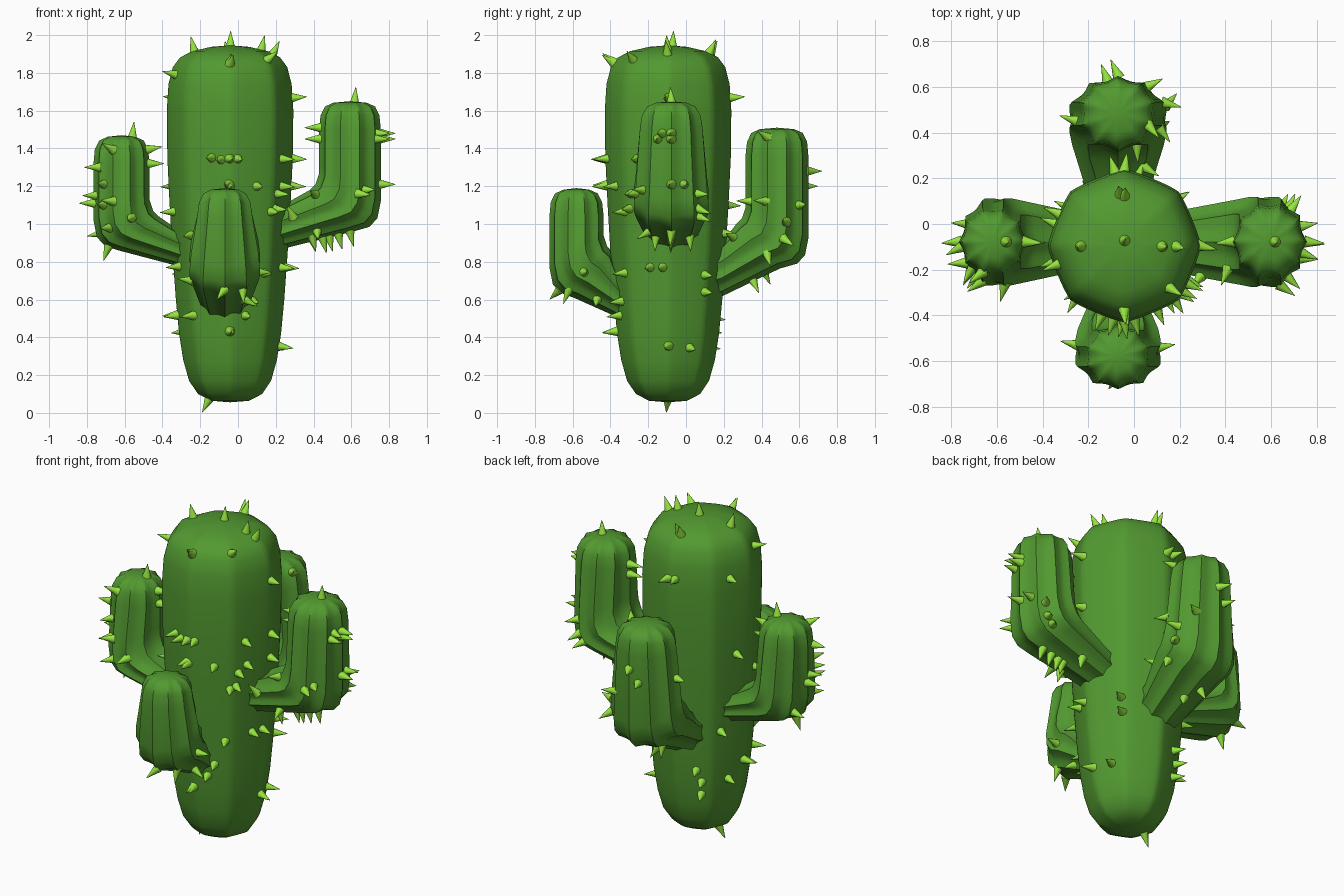
import bpy, bmesh, math
from mathutils import Vector, Matrix
from mathutils.bvhtree import BVHTree

if "Cube" in bpy.data.objects:
    bpy.data.objects.remove(bpy.data.objects["Cube"])

UP = Vector((0, 0, 1))


def material(name, color):
    m = bpy.data.materials.new(name)
    m.diffuse_color = color
    m.use_nodes = True
    m.node_tree.nodes["Principled BSDF"].inputs["Base Color"].default_value = m.diffuse_color
    return m


green = material("cactus_green", (0.085, 0.32, 0.03, 1))
lime = material("spine_lime", (0.30, 0.78, 0.05, 1))
all_verts, all_faces = [], []


def finish(bm, name, mat, angle):
    bmesh.ops.recalc_face_normals(bm, faces=bm.faces[:])
    me = bpy.data.meshes.new(name)
    bm.to_mesh(me)
    bm.free()
    ob = bpy.data.objects.new(name, me)
    bpy.context.collection.objects.link(ob)
    me.materials.append(mat)
    bpy.ops.object.select_all(action='DESELECT')
    ob.select_set(True)
    bpy.context.view_layer.objects.active = ob
    bpy.ops.object.shade_smooth_by_angle(angle=math.radians(angle))
    return ob


def ribbed_loft(name, rings, ribs, depth, start, end, per=6):
    """rings: (centre, half axis u, half axis v); closed by a point at each end."""
    n = ribs * per
    bm = bmesh.new()
    loops = []
    for c, u, v in rings:
        loop = []
        for i in range(n):
            t = 2 * math.pi * i / n
            k = 1 - depth * abs(math.sin(ribs * t / 2))
            loop.append(bm.verts.new(c + (u * math.cos(t) + v * math.sin(t)) * k))
        loops.append(loop)
    for a, b in zip(loops, loops[1:]):
        for i in range(n):
            j = (i + 1) % n
            bm.faces.new((a[i], a[j], b[j], b[i]))
    for loop, p in ((loops[0], start), (loops[-1], end)):
        tip = bm.verts.new(p)
        for i in range(n):
            bm.faces.new((loop[i], loop[(i + 1) % n], tip))
    ob = finish(bm, name, green, 40)
    base = len(all_verts)
    all_verts.extend(v.co.copy() for v in ob.data.vertices)
    all_faces.extend([base + i for i in p.vertices] for p in ob.data.polygons)


# Main trunk
C = Vector((-0.042, -0.095, 0))
profile = [(.10, .064), (.17, .10), (.217, .17), (.248, .28), (.27, .42), (.287, .6),
           (.305, .85), (.32, 1.1), (.332, 1.35), (.335, 1.6), (.326, 1.74),
           (.303, 1.83), (.265, 1.882), (.20, 1.915), (.10, 1.938)]
ribbed_loft("trunk", [(C + UP * z, Vector((r, 0, 0)), Vector((0, r, 0))) for r, z in profile],
            8, .05, C + UP * .056, C + UP * 1.946, 10)


# Elbow arms: each ring spans from an inner to an outer point, with a side half-width
def arm(name, origin, out, c, r, top, zi, zo, base, w):
    o, side = Vector(out), Vector(out).cross(UP)
    org = Vector(origin)
    db, lo, hi = base
    a, b = c - r, c + r
    bend = c + 0.1 * r
    rows = [((db - .12, hi - .05), (db - .12, lo - .03), w * .6),
            ((db, hi), (db, lo), w * .72),
            ((a - .05, zi - .05), (bend, zo - .02), w * .95),
            ((a - .02, zi - .02), (b - .06, zo + .005), w),
            ((a, zi + .04), (b - .018, zo + .05), w),
            ((a, zi + .09), (b, zo + .14), w * .96),
            ((a, top - .14), (b, top - .15), r * 1.07),
            ((a + .007, top - .075), (b - .007, top - .075), r),
            ((a + .03, top - .028), (b - .03, top - .028), r * .82),
            ((a + .075, top - .008), (b - .075, top - .008), r * .52)]
    rings = []
    for p, q, hw in rows:
        P, Q = org + o * p[0] + UP * p[1], org + o * q[0] + UP * q[1]
        rings.append(((P + Q) / 2, (Q - P) / 2, side * hw))
    ribbed_loft(name, rings, 10, .11, rings[0][0] - o * .03, org + o * c + UP * top)


X, Y = (0, -.078, 0), (-.07, 0, 0)
arm("right_arm", X, (1, 0, 0), .593, .163, 1.65, 1.23, .98, (.22, .865, 1.09), .207)
arm("left_arm", X, (-1, 0, 0), .617, .148, 1.47, 1.09, .88, (.29, .77, .95), .2)
arm("front_arm", Y, (0, -1, 0), .58, .143, 1.19, .90, .63, (.36, .505, .73), .195)
arm("back_arm", Y, (0, 1, 0), .482, .166, 1.51, 1.05, .785, (.19, .617, .90), .222)

# Spines: positions as seen from a direction, projected onto the surface
tree = BVHTree.FromPolygons(all_verts, all_faces)
front = [(-.04, 1.85), (-.14, 1.35), (-.09, 1.34), (0, 1.345), (.1, 1.2), (-.05, 1.21),
         (-.04, .43), (.04, .515), (.175, 1.065), (.29, 1.04), (.42, .96), (.41, 1.155),
         (.67, 1.18), (.64, 1.16), (-.665, 1.395), (-.71, 1.21), (-.665, 1.12),
         (-.565, 1.03), (-.25, .94), (-.34, 1.065), (-.31, .775), (-.33, 1.79),
         (.025, .65), (-.24, .515), (-.38, .515), (-.79, 1.11), (-.7, .84), (-.45, 1.4),
         (-.44, 1.32), (-.555, 1.5), (-.24, 1.95), (.13, 1.95), (.19, 1.91), (.31, 1.67),
         (.23, 1.345), (.31, 1.345), (.23, 1.2), (.31, 1.2), (.25, .77), (.14, .74),
         (.24, .35), (.08, .59), (-.17, .04), (.62, 1.68), (.41, 1.51), (.41, 1.45),
         (.78, 1.48), (.78, 1.45), (.77, 1.21), (.46, .88), (.49, .9), (.54, .91), (.6, .93)]
right = [(-.125, 1.48), (-.15, 1.45), (-.01, 1.21), (.06, 1.16), (.065, 1.08),
         (.065, 1.04), (-.29, 1.16), (-.3, 1.08), (-.16, .93), (.02, .93), (-.19, .77),
         (.02, .345), (-.28, 1.87), (.43, 1.46), (.345, 1.12), (.42, 1.12), (.6, 1.1),
         (.53, 1.01), (.52, .92), (.43, .84), (.355, .7), (.1, .64), (.1, .73), (.25, .93),
         (.2, .95), (-.54, .745), (-.47, .6), (-.68, .64), (-.41, 1.88), (.14, 1.94),
         (-.07, 1.97), (.25, 1.67), (-.44, 1.345), (-.44, 1.2), (-.4, .43), (.67, 1.28)]
left = [(.2, 1.1), (0, .95), (.1, 1.15), (.17, 1.3), (.22, .98), (.53, .7), (-.45, 1.2)]
back_left = [(-.1, 1.67), (.2, 1.67), (-.05, 1.9), (.24, 1.2), (.02, .5), (.05, .43),
             (.05, .35), (.15, .74), (.2, .43), (.3, .515), (-.36, 1.2), (-.1, 1.1), (-.2, .75)]
views = [((0, 1, 0), front), ((-1, 0, 0), right), ((1, 0, 0), left), ((1, -1, 0), back_left)]

bm = bmesh.new()
for d, points in views:
    d = Vector(d).normalized()
    u = d.cross(UP)
    for a, z in points:
        line = u * a + UP * z
        hit, nrm, _, _ = tree.ray_cast(line - d * 3, d)
        if hit:
            if nrm.dot(d) > 0:
                nrm = -nrm
        else:
            # outline spine: closest surface point to the sight line
            near = [(tree.find_nearest(line + d * k * .02), line + d * k * .02)
                    for k in range(-45, 46)]
            best, p = min(near, key=lambda e: e[0][3])
            hit, nrm = best[0], (p - best[0]).normalized()
        m = Matrix.Translation(hit + nrm * .034) @ UP.rotation_difference(nrm).to_matrix().to_4x4()
        bmesh.ops.create_cone(bm, cap_ends=True, segments=10, radius1=.027, radius2=.001,
                              depth=.088, matrix=m)
finish(bm, "spines", lime, 50)
